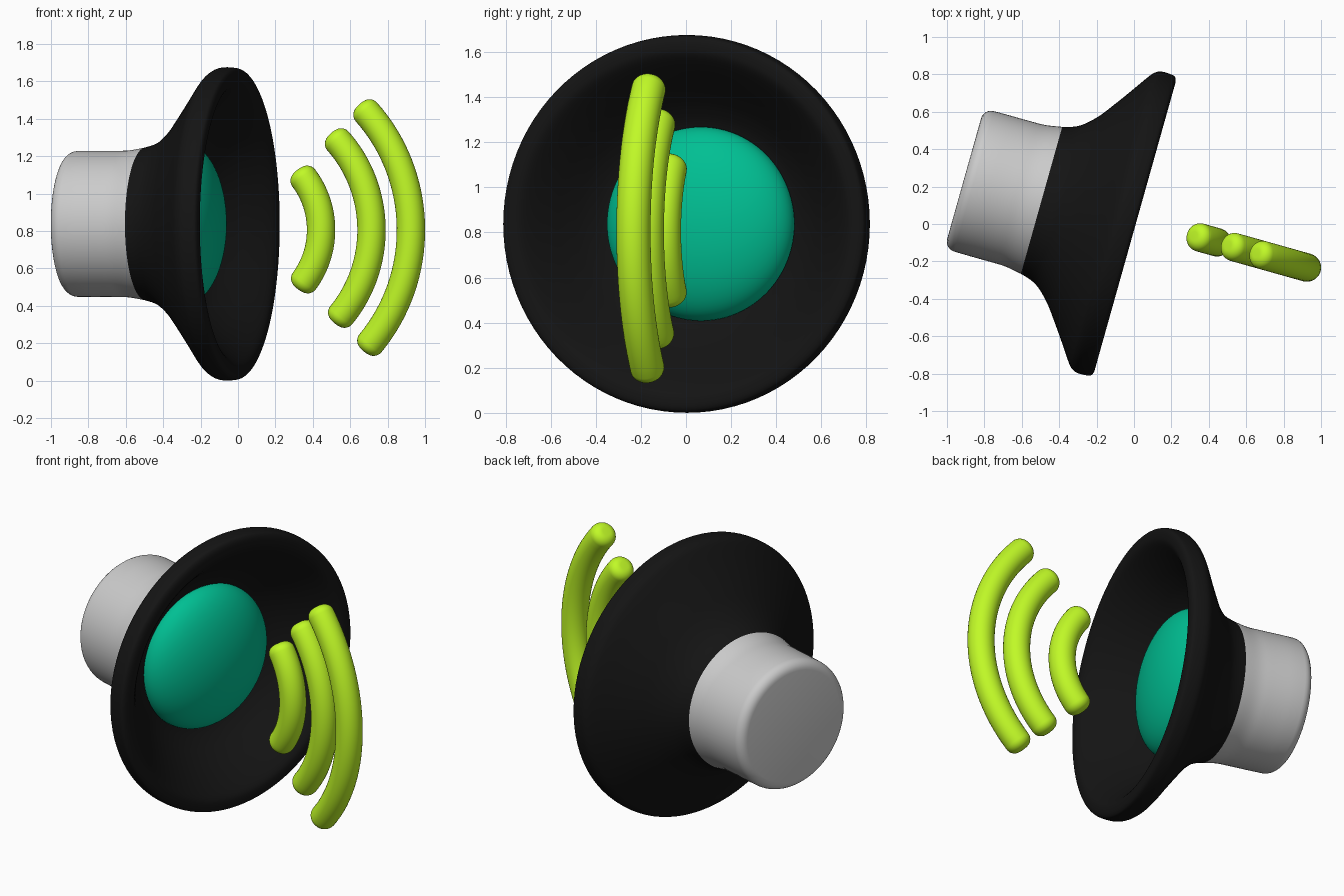
import bpy, bmesh
from math import sin, cos, pi, radians, asin
from mathutils import Vector

if "Cube" in bpy.data.objects:
    bpy.data.objects.remove(bpy.data.objects["Cube"])

YAW = radians(-15.7)                   # everything is turned about z
ZC = 0.838                             # height of the speaker axis
AXIS = Vector((cos(YAW), sin(YAW), 0))
SIDE = Vector((-sin(YAW), cos(YAW), 0))
UP = Vector((0, 0, 1))


def material(name, rgb):
    m = bpy.data.materials.new(name)
    m.diffuse_color = (*rgb, 1)
    m.use_nodes = True
    m.node_tree.nodes["Principled BSDF"].inputs["Base Color"].default_value = m.diffuse_color
    return m


def at(t, z, side=0):
    """Point in the upright plane through the axis, moved sideways if asked."""
    return AXIS * t + UP * z + SIDE * side


def smooth_path(pts, n=6):
    """Catmull-Rom samples through a short list of 2D points."""
    p = [Vector(q) for q in pts]
    p = [2 * p[0] - p[1]] + p + [2 * p[-1] - p[-2]]
    out = []
    for a, b, c, d in zip(p, p[1:], p[2:], p[3:]):
        for i in range(n):
            u = i / n
            out.append(0.5 * (2 * b + (c - a) * u + (2 * a - 5 * b + 4 * c - d) * u**2
                              + (3 * b - a - 3 * c + d) * u**3))
    return out + [p[-2]]


def loft(name, rings, mat=None, seg=96, angle=40):
    """Skin over round sections given as (centre, radius, tangent)."""
    bm = bmesh.new()
    loops = []
    for c, r, tan in rings:
        w = SIDE.cross(tan)
        loops.append([bm.verts.new(c + SIDE * r * cos(2 * pi * i / seg) + w * r * sin(2 * pi * i / seg))
                      for i in range(seg)])
    for a, b in zip(loops, loops[1:]):
        for i in range(seg):
            j = (i + 1) % seg
            bm.faces.new((a[i], a[j], b[j], b[i]))
    bm.faces.new(loops[0])
    bm.faces.new(loops[-1])
    bmesh.ops.remove_doubles(bm, verts=bm.verts, dist=1e-5)
    bmesh.ops.recalc_face_normals(bm, faces=bm.faces)
    me = bpy.data.meshes.new(name)
    bm.to_mesh(me)
    bm.free()
    ob = bpy.data.objects.new(name, me)
    bpy.context.collection.objects.link(ob)
    if mat:
        me.materials.append(mat)
    bpy.ops.object.select_all(action='DESELECT')
    ob.select_set(True)
    bpy.context.view_layer.objects.active = ob
    bpy.ops.object.shade_smooth_by_angle(angle=radians(angle))


def lathe(name, profile, mat=None):
    """Turn (t, radius) points round the speaker axis."""
    loft(name, [(at(t, ZC, -0.012), max(r, 0.002), AXIS) for t, r in profile], mat)


black = material("black", (0.007, 0.007, 0.007))
teal = material("teal", (0.0, 0.52, 0.29))
lime = material("lime", (0.53, 0.95, 0.02))

# Magnet housing: rounded back edge, slight flare into the horn
edge = [(-0.885 - 0.055 * cos(a), 0.335 + 0.055 * sin(a)) for a in [pi / 12 * i for i in range(7)]]
lathe("magnet_housing", edge + smooth_path([(-0.80, 0.391), (-0.68, 0.391), (-0.60, 0.393), (-0.51, 0.408)]))

# Horn: outer flare, broad rounded rim, deep inner bowl
lathe("horn", smooth_path([
    (-0.51, 0.408), (-0.45, 0.426), (-0.40, 0.455), (-0.335, 0.518), (-0.275, 0.597), (-0.205, 0.695),
    (-0.138, 0.792), (-0.108, 0.824), (-0.073, 0.837), (-0.015, 0.834), (0.004, 0.82), (0.009, 0.79),
    (0.002, 0.755), (-0.03, 0.715), (-0.10, 0.65), (-0.18, 0.58), (-0.25, 0.51), (-0.30, 0.43),
    (-0.33, 0.3), (-0.34, 0.0)]), black)

# Dust cap: shallow dome
lathe("dust_cap", [(-0.33, 0.41)] + [(-0.29 + 0.197 * sin(a), 0.43 * cos(a))
                                     for a in [pi / 48 * i for i in range(25)]], teal)


# Sound waves: upright arcs with blunt rounded ends
def wave(name, top, bottom, apex_t, tube=0.076, fillet=0.052):
    a, b = Vector(top), Vector(bottom)
    mid, half = (a + b) / 2, (a - b).length / 2
    up = (a - b).normalized()
    out = Vector((up.y, -up.x))
    sag = apex_t - mid.x
    R = (half**2 + sag**2) / (2 * sag)
    c = mid + out * (sag - R)
    span = asin(half / R)
    stops = [(-span, -pi / 2 + pi / 16 * i) for i in range(8)]
    stops += [(-span + 2 * span * i / 32, 0) for i in range(33)]
    stops += [(span, pi / 16 * i) for i in range(1, 9)]
    rings = []
    for ang, cap in stops:
        d = up * cos(ang) - out * sin(ang)
        p = c + out * R * cos(ang) + up * R * sin(ang) + d * fillet * sin(cap)
        rings.append((at(p.x, p.y, 0.026), tube - fillet + fillet * cos(cap), at(d.x, d.y)))
    loft(name, rings, lime, seg=32, angle=60)


wave("sound_wave_small", (0.358, 1.083), (0.361, 0.533), 0.454)
wave("sound_wave_medium", (0.548, 1.281), (0.566, 0.35), 0.734)
wave("sound_wave_large", (0.706, 1.436), (0.728, 0.20), 0.953)
